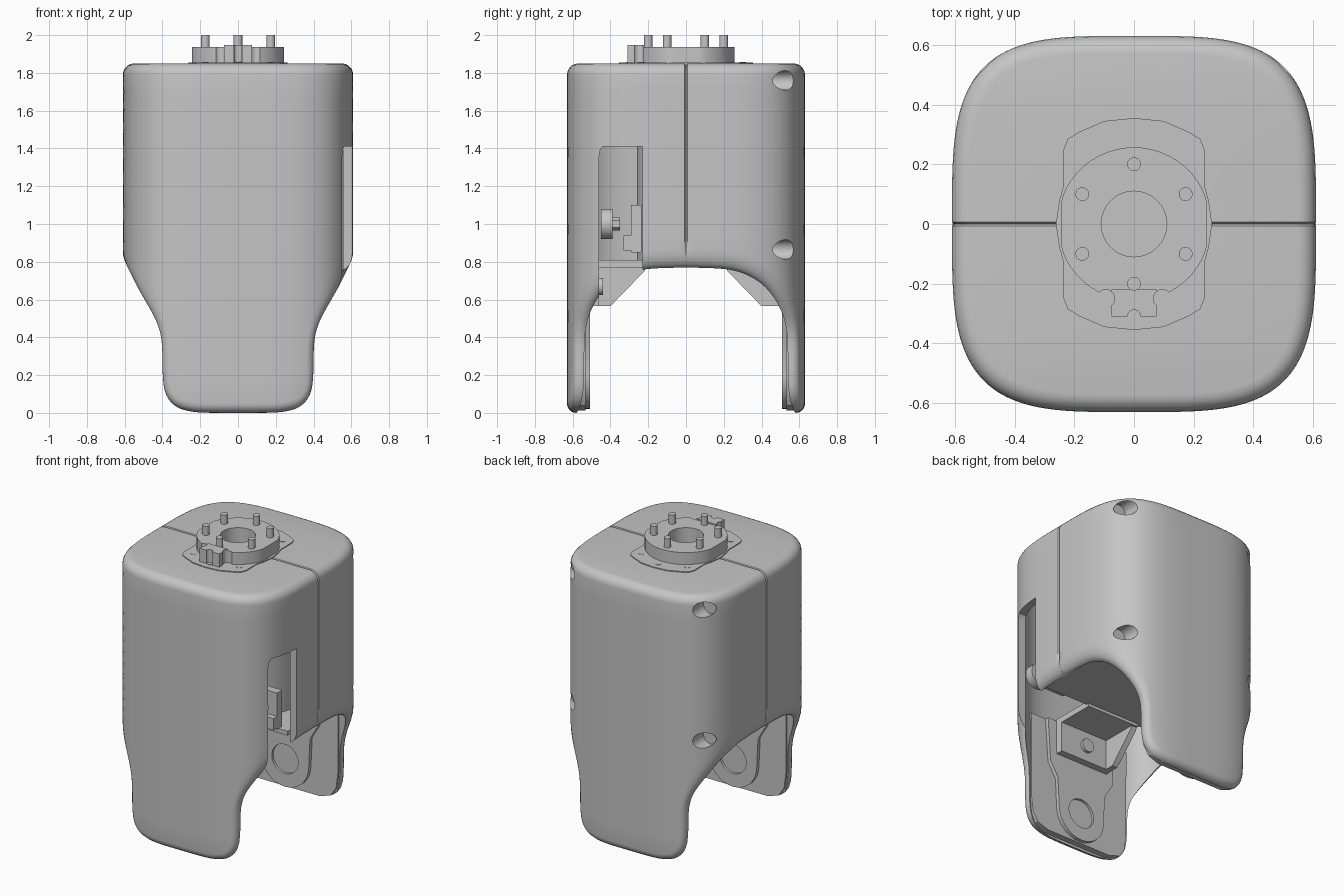
import bpy, bmesh, math
from mathutils import Vector, Matrix

if "Cube" in bpy.data.objects:
    bpy.data.objects.remove(bpy.data.objects["Cube"])

grey = bpy.data.materials.new("mid grey")
grey.use_nodes = True
COLOR = (0.56, 0.56, 0.56, 1)
grey.diffuse_color = COLOR
grey.node_tree.nodes["Principled BSDF"].inputs["Base Color"].default_value = COLOR


def activate(ob):
    bpy.ops.object.select_all(action='DESELECT')
    bpy.context.view_layer.objects.active = ob
    ob.select_set(True)


def finish(name, bm):
    bmesh.ops.recalc_face_normals(bm, faces=bm.faces)
    mesh = bpy.data.meshes.new(name)
    bm.to_mesh(mesh)
    bm.free()
    mesh.materials.append(grey)
    ob = bpy.data.objects.new(name, mesh)
    bpy.context.collection.objects.link(ob)
    activate(ob)
    bpy.ops.object.shade_smooth_by_angle(angle=math.radians(35))
    return ob


def cylinder(name, center, radius, depth, axis='Z', sides=32):
    rot = Matrix.Rotation(math.pi / 2, 4, 'X') if axis == 'Y' else Matrix()
    bm = bmesh.new()
    bmesh.ops.create_cone(bm, cap_ends=True, segments=sides, radius1=radius, radius2=radius,
                          depth=depth, matrix=Matrix.Translation(center) @ rot)
    return finish(name, bm)


def prism(name, outline, low, high, place):
    """Extrude a 2D outline; place(u, v, w) gives the 3D point."""
    bm = bmesh.new()
    ends = [[bm.verts.new(place(u, v, w)) for u, v in outline] for w in (low, high)]
    bm.faces.new(ends[0])
    bm.faces.new(ends[1])
    n = len(outline)
    for i in range(n):
        j = (i + 1) % n
        bm.faces.new((ends[0][i], ends[0][j], ends[1][j], ends[1][i]))
    return finish(name, bm)


def box(name, x, y, z):
    corners = [(x[0], y[0]), (x[1], y[0]), (x[1], y[1]), (x[0], y[1])]
    return prism(name, corners, z[0], z[1], lambda u, v, w: (u, v, w))


def cut(target, *cutters):
    """Subtract the cutters, then shade again so the new edges stay sharp."""
    activate(target)
    for c in cutters:
        mod = target.modifiers.new("cut", 'BOOLEAN')
        mod.operation, mod.solver, mod.object = 'DIFFERENCE', 'EXACT', c
        bpy.ops.object.modifier_apply(modifier=mod.name)
        c.hide_render = True
        c.hide_set(True)
    bpy.ops.object.shade_smooth_by_angle(angle=math.radians(35))


# Rounded square cross-section, measured along its length from the seam
HX, HY, POW = 0.61, 0.63, 3.7
table = [(0.0, HX, 0.0)]
for k in range(1, 1501):
    a = k / 1500 * math.pi / 2
    x, y = HX * abs(math.cos(a)) ** (2 / POW), HY * math.sin(a) ** (2 / POW)
    s, px, py = table[-1]
    table.append((s + math.hypot(x - px, y - py), x, y))
# the last point sits on the centre line
table[-1] = (table[-1][0], 0.0, HY)
LENGTH = table[-1][0]


def section(s, depth):
    s = min(max(s, 0), LENGTH)
    lo, hi = 0, len(table) - 1
    while hi - lo > 1:
        mid = (lo + hi) // 2
        lo, hi = (mid, hi) if table[mid][0] <= s else (lo, mid)
    f = (s - table[lo][0]) / (table[hi][0] - table[lo][0])
    x, y = (table[lo][c] + f * (table[hi][c] - table[lo][c]) for c in (1, 2))
    n = Vector(((x / HX) ** (POW - 1) / HX, (y / HY) ** (POW - 1) / HY)).normalized()
    return x - n.x * depth, y - n.y * depth


# Lower rim: from the side arch down round the leg tip
rim = [Vector(p) for p in ((0, .77), (.2, .765), (.3, .745), (.4, .70), (.48, .64), (.56, .56),
       (.62, .48), (.65, .40), (.656, .3), (.656, .2), (.67, .1), (.73, .03), (.83, .004),
       (.93, 0), (LENGTH, 0))]
for _ in range(2):
    smooth = [rim[0]]
    for p, q in zip(rim, rim[1:]):
        smooth += [p.lerp(q, .25), p.lerp(q, .75)]
    rim = smooth + [rim[-1]]
SEAM = 0.007
rim[1].x = SEAM
WALL, ROUND, TOP = 0.05, 0.06, 1.85


def column(i):
    """Points of one strip: inner wall, rounded rim, outer wall, rounded top."""
    p, last = rim[i], len(rim) - 1
    t = rim[min(i + 1, last)] - rim[max(i - 1, 0)]
    n = Vector((-t.y, t.x)).normalized() if 1 < i < last else Vector((0, 1))
    # the rounding reaches higher along the side arch than at the legs
    reach = .05 + .045 * min(1, max(0, (p.y - .45) / .25))
    u = SEAM if i == 1 else LENGTH * i / last
    groove = 0.009 if i == 0 else 0
    pts = []
    for k in range(14, 0, -1):
        q = p.lerp(Vector((u, TOP - ROUND)), k / 14)
        pts.append((*section(q.x, WALL), q.y))
    for k in range(5):
        a = k * math.pi / 10
        q = p + n * reach * (1 - math.cos(a))
        pts.append((*section(q.x, WALL * (1 - math.sin(a))), q.y))
    for k in range(15):
        q = (p + n * reach).lerp(Vector((u, TOP - ROUND)), k / 14)
        pts.append((*section(q.x, groove), q.y))
    for k in range(1, 6):
        a = k * math.pi / 10
        z = TOP - ROUND * (1 - math.sin(a)) - groove * math.sin(a)
        pts.append((*section(u, groove + ROUND * (1 - math.cos(a))), z))
    return pts


def shell(name, side):
    quarter = [column(i) for i in range(len(rim))]
    full = quarter + [[(-x, y, z) for x, y, z in c] for c in quarter[-2::-1]]
    bm = bmesh.new()
    v = [[bm.verts.new((x, side * (y + .0003), z)) for x, y, z in c] for c in full]
    for a, b in zip(v, v[1:]):
        for k in range(len(a) - 1):
            bm.faces.new((a[k], a[k + 1], b[k + 1], b[k]))
    # inner and outer lids, then the seam face
    for i in range(len(rim) - 1):
        for k in (0, -1):
            loop = [v[i][k], v[i + 1][k], v[-2 - i][k], v[-1 - i][k]]
            bm.faces.new(list(dict.fromkeys(loop)))
    bm.faces.new(v[0] + v[-1][::-1])
    return finish(name, bm)


front_shell, back_shell = shell("front_shell", -1), shell("back_shell", 1)
bore = cylinder("bore_cutter", (0, 0, 1.85), .11, .4)
window = prism("window_cutter", [(-.23, .4), (-.23, 1.41), (-.44, 1.41), (-.455, 1.39), (-.46, 1.36), (-.46, .4)],
               .42, .8, lambda u, v, w: (w, u, v))
cut(front_shell, bore, window)

# Screw pockets in the back corners, each lined by a boss
for side, label in ((1, "left"), (-1, "right")):
    for z, level in ((1.76, "upper"), (.865, "lower")):
        pocket = cylinder(f"{label}_{level}_pocket_cutter", (side * .5, .595, z), .052, .29, 'Y')
        cut(back_shell, pocket)
        boss = cylinder(f"{label}_{level}_boss", (side * .44, .44, z), .075, .14, 'Y')
        cut(boss, pocket)
        cylinder(f"{label}_{level}_pocket_floor", (side * .49, .42, z), .056, .06, 'Y')
cut(back_shell, bore)

# Mounting plate, bulging around the flange
quarter = [(0, .355), (.1, .345), (.185, .308), (.222, .285), (.236, .25), (.236, .13), (.25, .08), (.262, 0)]
half = quarter + [(x, -y) for x, y in quarter[-2::-1]]
plate = prism("mounting_plate", half + [(-x, y) for x, y in half[-2:0:-1]], 1.84, 1.856, lambda u, v, w: (u, v, w))
cut(plate, bore)

# Flange with flattened sides, locating tab, pins and plate screws
rounds = [(.257 * math.cos(k * math.pi / 32), .257 * math.sin(k * math.pi / 32)) for k in range(64)]
flange = prism("flange", [(max(-.243, min(.243, x)), y) for x, y in rounds], 1.846, 1.938, lambda u, v, w: (u, v, w))
tab = box("flange_tab", (-.075, .075), (-.31, -.22), (1.85, 1.947))
notches = [cylinder("notch_cutter", (x, -.25, 1.9), .03, .3) for x in (-.095, .095)]
cut(flange, bore, *notches)
cut(tab, cylinder("tab_notch_cutter", (0, -.31, 1.9), .022, .3), *notches)
for k in range(6):
    a = math.radians(30 + 60 * k)
    x, y = .2 * math.cos(a), .2 * math.sin(a)
    cylinder(f"pin_{k + 1}", (x, y, 1.95), .023, .1, sides=20)
    cylinder(f"plate_screw_{k + 1}", (x, y + math.copysign(.1 if k in (1, 4) else .135, y), 1.855), .018, .006)

# Drive unit and floor inside
cylinder("drive_unit", (0, .1, 1.2), .36, .8, sides=64)
box("inner_floor", (-.53, .53), (-.22, .45), (.79, .82))

# Leg linings: flat inner wall, raised pad with a round recess, screwed bracket
tip = [(.18 * math.cos(a), .2 + .18 * math.sin(a)) for a in (math.pi + k * math.pi / 16 for k in range(17))]
pad_outline = tip + [(.19, .4), (.25, .5), (.27, .8), (-.27, .8), (-.25, .5), (-.19, .4)]
edge = [(.25, .012), (.33, .04), (.37, .1), (.383, .2), (.385, .8)]
wall_outline = edge + [(-x, z) for x, z in edge[::-1]]
wedge = [(.2, .81), (.22, .75), (.4, .565), (.52, .565), (.52, .81)]
for side, label in ((-1, "front"), (1, "back")):
    def upright(u, v, w):
        return u, side * w, v
    prism(f"{label}_leg_wall", wall_outline, .533, .575, upright)
    pad = prism(f"{label}_leg_pad", pad_outline, .508, .56, upright)
    cut(pad, cylinder(f"{label}_recess_cutter", (0, side * .51, .21), .1, .03, 'Y'))
    prism(f"{label}_bracket_cheek", wedge, .16, .2, lambda u, v, w: (side * w, side * u, v))
    box(f"{label}_bracket_back", (-.2, .2), sorted((side * .46, side * .52)), (.565, .81))
    box(f"{label}_bracket_roof", (-.2, .2), sorted((side * .2, side * .5)), (.77, .81))
    cylinder(f"{label}_bracket_screw", (0, side * .455, .67), .045, .03, 'Y')

# Small fittings behind the window
cylinder("window_bolt", (.42, -.42, 1.0), .08, .06, 'Y')
cylinder("window_bolt_head", (.42, -.38, 1.0), .035, .06, 'Y', 6)
box("window_block", (.3, .5), (-.29, -.235), (.85, 1.1))
box("window_block_foot", (.3, .5), (-.33, -.28), (.86, .94))
